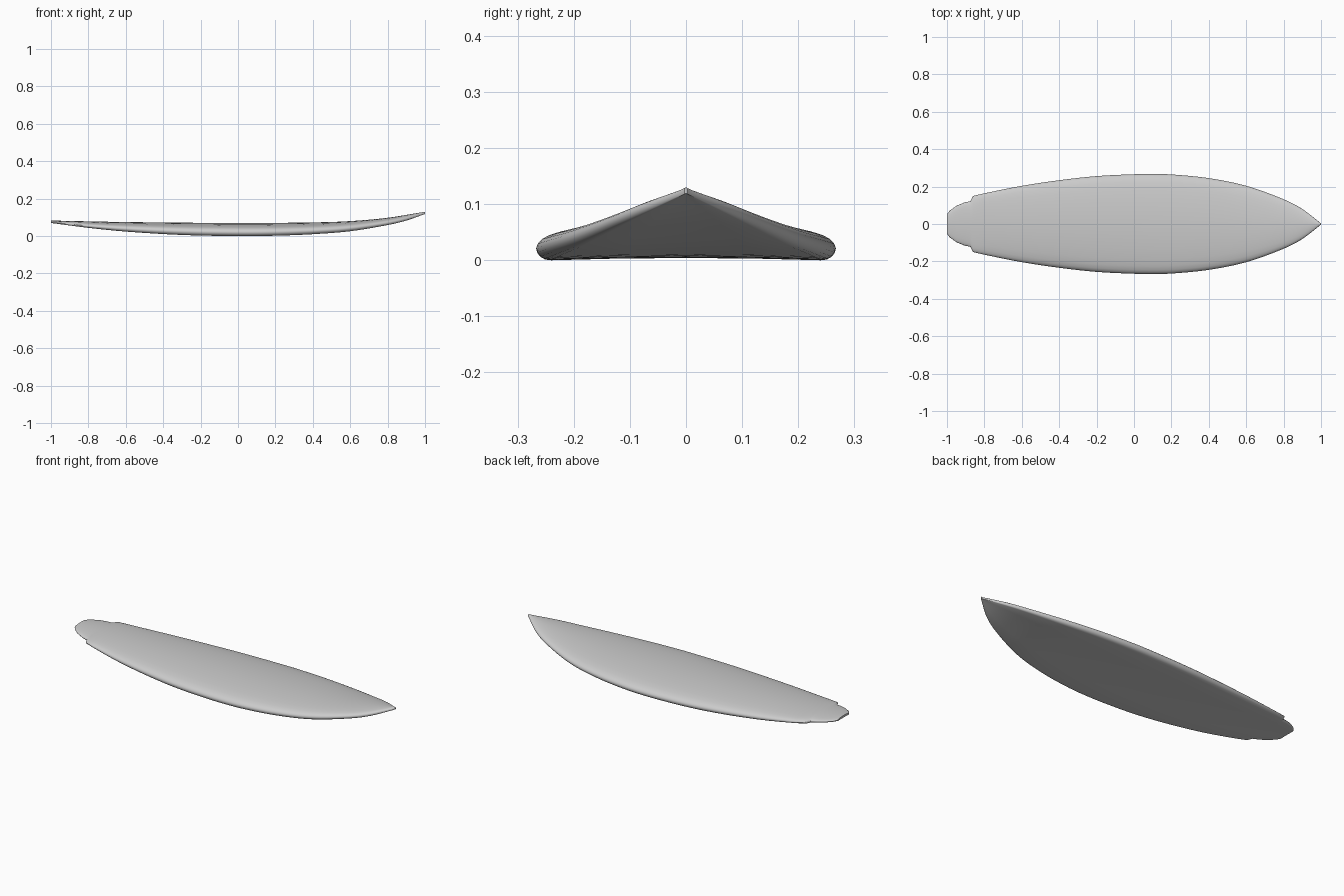
import bpy, bmesh, math
from mathutils import Vector

cube = bpy.data.objects.get("Cube")
if cube:
    bpy.data.objects.remove(cube, do_unlink=True)

# Profiles along the length: (x, value)
BODY = [(-.86, .15), (-.8, .164), (-.6, .204), (-.4, .234), (-.2, .256), (0, .266), (.1, .267),
        (.2, .265), (.4, .245), (.6, .204), (.8, .132), (.9, .08), (1, .003)]
TAIL = [(-1, .052), (-.985, .072), (-.95, .097), (-.91, .114), (-.875, .122), (-.868, .135), (-.86, .15)]
BOTTOM = [(-1, .07), (-.8, .044), (-.6, .024), (-.3, .006), (0, 0), (.2, .002),
          (.4, .01), (.6, .026), (.8, .059), (.9, .083), (1, .118)]
DECK = [(-1, .083), (-.6, .075), (0, .07), (.4, .073), (.6, .08), (.8, .098), (1, .13)]
# Half cross-section, deck centre to bottom centre: (width share, thickness share)
SECTION = [(0, 1), (.25, .98), (.5, .91), (.7, .82), (.84, .72), (.92, .62), (.965, .52), (.99, .41),
           (1, .3), (.992, .18), (.97, .08), (.94, .02), (.9, 0), (.5, .04), (0, .06)]


def smooth(points, x):
    """Cubic interpolation through the points."""
    n = len(points)
    i = max(k for k in range(n - 1) if points[k][0] <= x + 1e-9)

    def slope(k):
        a, b = points[max(k - 1, 0)], points[min(k + 1, n - 1)]
        return (b[1] - a[1]) / (b[0] - a[0])
    (x0, y0), (x1, y1) = points[i], points[i + 1]
    h = x1 - x0
    t = (x - x0) / h
    return (y0 * (1 + 2 * t) * (1 - t) ** 2 + h * slope(i) * t * (1 - t) ** 2
            + y1 * t * t * (3 - 2 * t) + h * slope(i + 1) * t * t * (t - 1))


def linear(points, x):
    for (x0, y0), (x1, y1) in zip(points, points[1:]):
        if x <= x1 + 1e-9:
            return y0 + (y1 - y0) * (x - x0) / (x1 - x0)


# Stations: tail steps, then the body packed closer towards the nose
stations = [p[0] for p in TAIL[:-1]]
COUNT = 56
stations += [-.86 + 1.86 * math.sin(k / COUNT * math.pi / 2) for k in range(COUNT + 1)]

bm = bmesh.new()
loops = []
full = SECTION + [(-w, t) for w, t in SECTION[-2:0:-1]]
for x in stations:
    half = smooth(BODY, x) if x >= -.86 else linear(TAIL, x)
    low, high = smooth(BOTTOM, x), smooth(DECK, x)
    loops.append([bm.verts.new((x, half * w, low + (high - low) * t)) for w, t in full])

# Skin, tail cap and nose cap
size = len(full)
for a, b in zip(loops, loops[1:]):
    for k in range(size):
        j = (k + 1) % size
        bm.faces.new((a[k], a[j], b[j], b[k]))
bm.faces.new(loops[0])
bm.faces.new(loops[-1])
bmesh.ops.recalc_face_normals(bm, faces=bm.faces)

mesh = bpy.data.meshes.new("surfboard")
bm.to_mesh(mesh)
bm.free()
board = bpy.data.objects.new("surfboard", mesh)
bpy.context.collection.objects.link(board)

# Plain light grey finish
grey = bpy.data.materials.new("light grey")
grey.use_nodes = True
colour = (.6, .6, .6, 1)
grey.diffuse_color = colour
grey.node_tree.nodes["Principled BSDF"].inputs["Base Color"].default_value = colour
mesh.materials.append(grey)

bpy.context.view_layer.objects.active = board
board.select_set(True)
bpy.ops.object.shade_smooth_by_angle(angle=math.radians(40))
